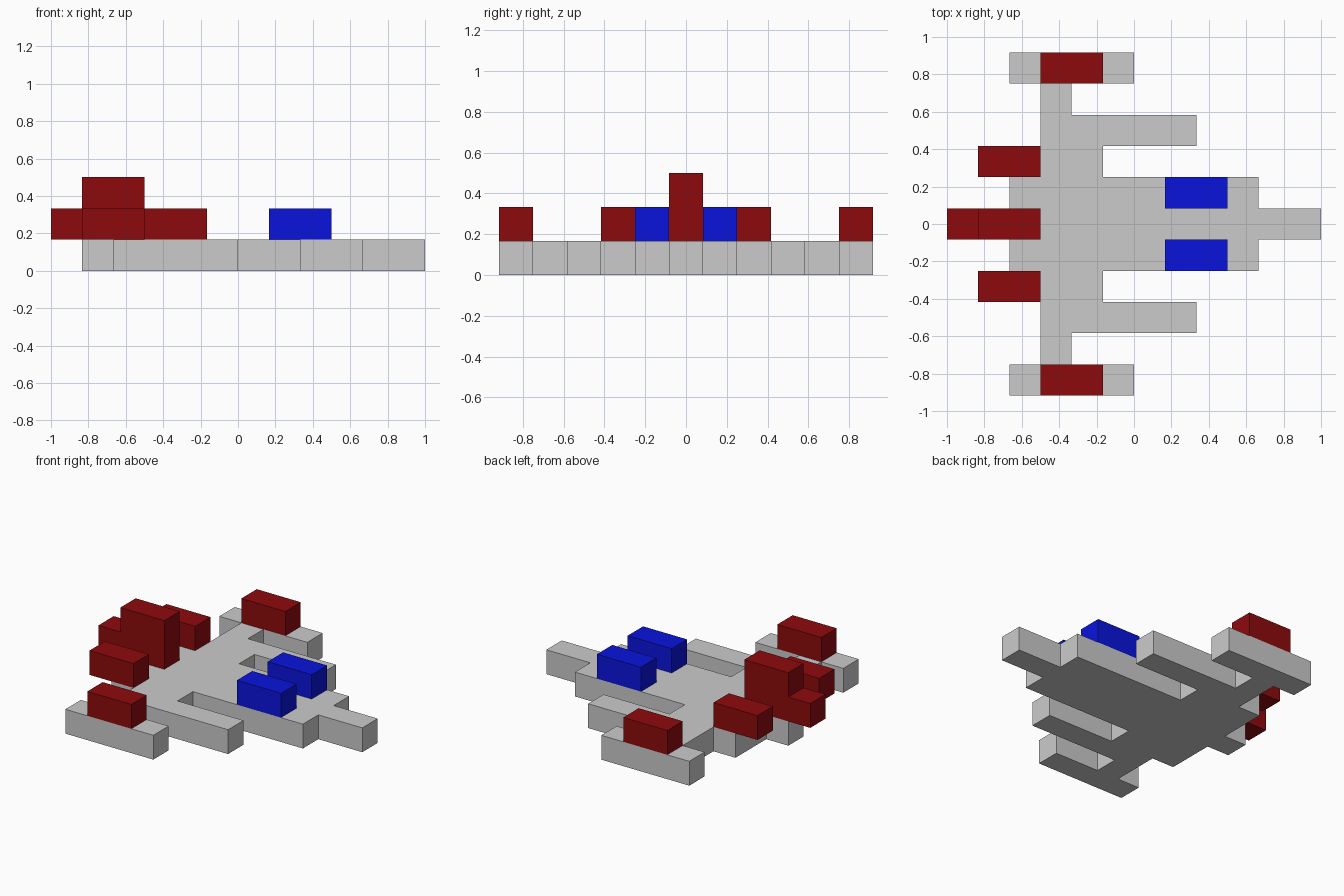
import bpy, bmesh
from mathutils import Vector

if "Cube" in bpy.data.objects:
    bpy.data.objects.remove(bpy.data.objects["Cube"])

U = 1 / 6  # one block unit


def material(name, rgb):
    m = bpy.data.materials.new(name)
    m.diffuse_color = (*rgb, 1)
    m.use_nodes = True
    m.node_tree.nodes["Principled BSDF"].inputs["Base Color"].default_value = m.diffuse_color
    return m


RED = material("red", (0.27, 0.003, 0.004))
BLUE = material("blue", (0.003, 0.007, 0.72))


def prism(name, points, direction, mat=None):
    """Extrude a closed outline (block units) along a direction."""
    bm = bmesh.new()
    face = bm.faces.new([bm.verts.new(Vector(p) * U) for p in points])
    ext = bmesh.ops.extrude_face_region(bm, geom=[face], use_keep_orig=True)
    new = [g for g in ext["geom"] if isinstance(g, bmesh.types.BMVert)]
    bmesh.ops.translate(bm, verts=new, vec=Vector(direction) * U)
    bmesh.ops.recalc_face_normals(bm, faces=bm.faces)
    mesh = bpy.data.meshes.new(name)
    bm.to_mesh(mesh)
    bm.free()
    obj = bpy.data.objects.new(name, mesh)
    bpy.context.collection.objects.link(obj)
    if mat:
        mesh.materials.append(mat)
    return obj


def block(name, x, y, mat):
    """Two-unit-long block, one unit wide and high, sitting on the hull."""
    pts = [(x, y - .5, 1), (x + 2, y - .5, 1), (x + 2, y + .5, 1), (x, y + .5, 1)]
    return prism(name, pts, (0, 0, 1), mat)


# Hull: half outline from nose to tail, mirrored across y = 0
half = [(6, .5), (4, .5), (4, 1.5), (-1, 1.5), (-1, 2.5), (2, 2.5), (2, 3.5),
        (-2, 3.5), (-2, 4.5), (0, 4.5), (0, 5.5), (-4, 5.5), (-4, 4.5),
        (-3, 4.5), (-3, 2.5), (-4, 2.5), (-4, .5), (-5, .5)]
outline = half + [(x, -y) for x, y in reversed(half)]
prism("hull", [(x, y, 0) for x, y in outline], (0, 0, 1))

# Stepped central tail engine
steps = [(-6, 1), (-3, 1), (-3, 3), (-5, 3), (-5, 2), (-6, 2)]
prism("tail_engine", [(x, -.5, z) for x, z in steps], (0, 1, 0), RED)

# Paired blocks on both sides
for side, s in (("left", 1), ("right", -1)):
    block(f"side_engine_{side}", -5, 2 * s, RED)
    block(f"wingtip_block_{side}", -3, 5 * s, RED)
    block(f"canopy_{side}", 1, s, BLUE)
